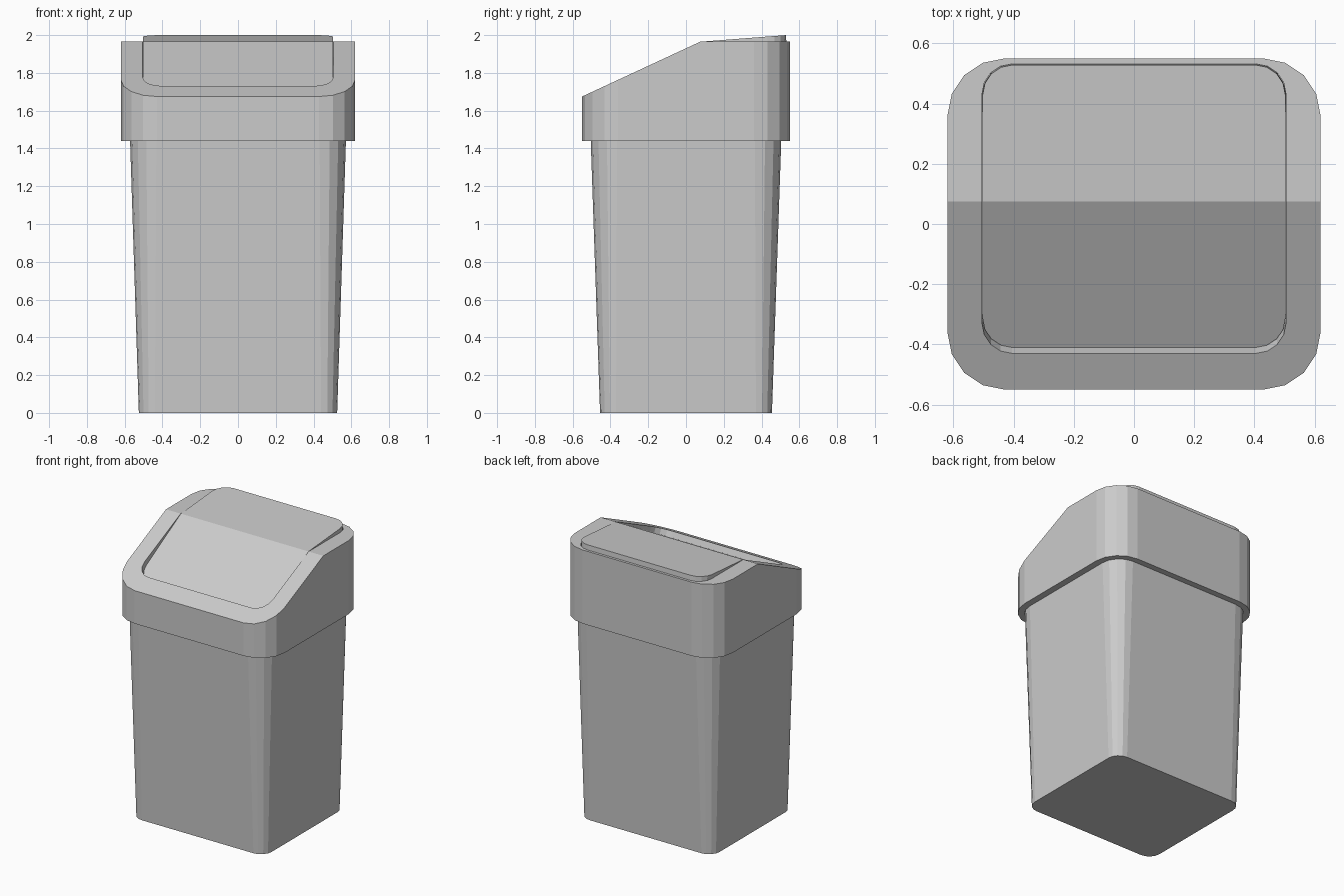
import bpy
from math import sin, cos, pi, radians, hypot

if "Cube" in bpy.data.objects:
    bpy.data.objects.remove(bpy.data.objects["Cube"])

HINGE_Y, HINGE_Z = 0.075, 1.965      # crease between sloped front and flat rear
FRONT_Y, FRONT_Z = -0.55, 1.675
SEG = 4
N = 4 * (SEG + 1) + 2                # points per loop


def outline(hx, y0, y1, r):
    """Rounded rectangle with one extra point on each side at the crease."""
    pts = []
    corners = [(hx - r, y0 + r, -90), (hx - r, y1 - r, 0),
               (r - hx, y1 - r, 90), (r - hx, y0 + r, 180)]
    for i, (cx, cy, a0) in enumerate(corners):
        for k in range(SEG + 1):
            a = radians(a0 + 90 * k / SEG)
            pts.append((cx + r * cos(a), cy + r * sin(a)))
        if i == 0:
            pts.append((hx, HINGE_Y))
        elif i == 2:
            pts.append((-hx, HINGE_Y))
    return pts


def level(pts, z):
    return [(x, y, z) for x, y in pts]


def on_top(pts, depth=0.0):
    """Drop an outline onto the bent lid surface, sunk by depth along the normal."""
    dy, dz = HINGE_Y - FRONT_Y, HINGE_Z - FRONT_Z
    length = hypot(dy, dz)
    ny, nz = -dz / length, dy / length
    out = []
    for x, y in pts:
        if y > HINGE_Y + 1e-5:
            out.append((x, y, HINGE_Z - depth))
        elif y < HINGE_Y - 1e-5:
            z = HINGE_Z + (y - HINGE_Y) * dz / dy
            out.append((x, y - ny * depth, z - nz * depth))
        else:                        # mitred crease
            out.append((x, y - depth * ny / (1 + nz), HINGE_Z - depth))
    return out


def skin(name, loops, closed=False, cap_start=False, cap_end=False):
    """Skin a stack of loops, optionally closing it into a ring or capping it."""
    verts = [p for loop in loops for p in loop]
    faces = []
    n = len(loops)
    for j in range(n if closed else n - 1):
        a, b = j * N, ((j + 1) % n) * N
        for i in range(N):
            k = (i + 1) % N
            faces.append((a + i, a + k, b + k, b + i))
    rear = list(range(SEG + 1, N - SEG - 1))
    front = list(range(N - SEG - 2, N)) + list(range(SEG + 2))
    rear = list(range(SEG + 1, N - SEG - 1))
    for half in (front, rear):
        if cap_start:
            faces.append(tuple(reversed(half)))
        if cap_end:
            faces.append(tuple((n - 1) * N + i for i in half))
    mesh = bpy.data.meshes.new(name)
    mesh.from_pydata(verts, [], faces)
    mesh.update()
    obj = bpy.data.objects.new(name, mesh)
    bpy.context.collection.objects.link(obj)
    return obj


# Tapered hollow bin
skin("bin_body", [
    level(outline(0.525, -0.455, 0.455, 0.085), 0.0),
    level(outline(0.572, -0.505, 0.505, 0.14), 1.46),
    level(outline(0.552, -0.485, 0.485, 0.12), 1.46),
    level(outline(0.505, -0.435, 0.435, 0.065), 0.03),
], cap_start=True, cap_end=True)

# Lid frame: outer wall, bent top, opening wall, inner wall
rim = outline(0.62, FRONT_Y, 0.55, 0.19)
opening = outline(0.505, -0.43, 0.532, 0.1)
skin("lid_frame", [
    level(rim, 1.44),
    on_top(rim),
    on_top(opening),
    on_top(opening, 0.08),
    level(outline(0.573, -0.507, 0.507, 0.14), 1.44),
], closed=True)

# Bent swing flap, tipped slightly about the hinge line
panel = outline(0.503, -0.43, 0.53, 0.1)
flap_loops = [on_top(panel, 0.06), on_top(panel)]
tilt = radians(4.4)
flap_loops = [[(x, HINGE_Y + (y - HINGE_Y) * cos(tilt) - (z - HINGE_Z) * sin(tilt),
                HINGE_Z + (y - HINGE_Y) * sin(tilt) + (z - HINGE_Z) * cos(tilt))
               for x, y, z in loop] for loop in flap_loops]
skin("swing_flap", flap_loops, cap_start=True, cap_end=True)
